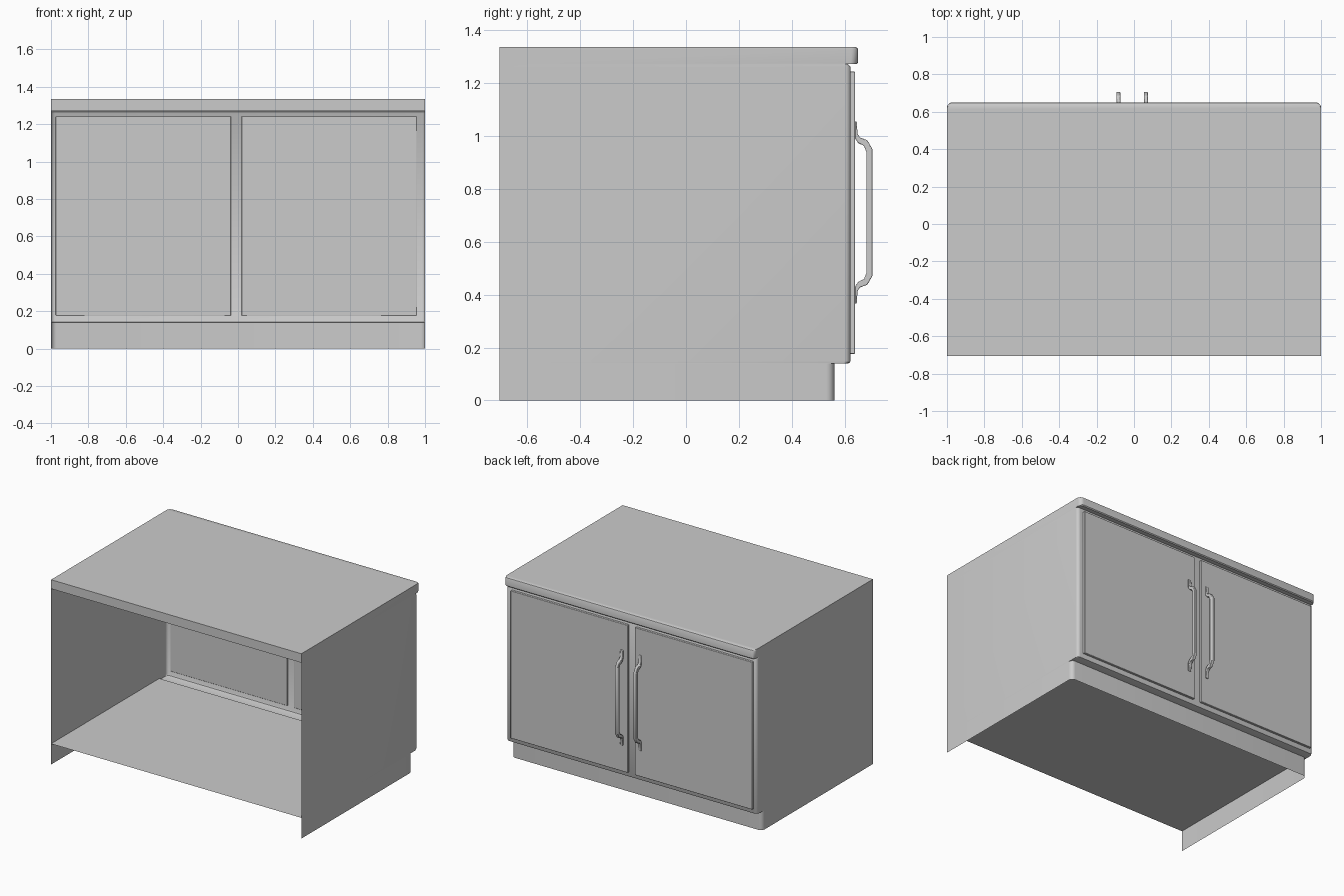
import bpy, bmesh
from math import sin, cos, pi

if "Cube" in bpy.data.objects:
    bpy.data.objects.remove(bpy.data.objects["Cube"])

BACK = -0.705   # open side of the cabinet
MID = -0.0095   # centre line between the doors


def finish(name, bm, recalc=True, bevel=0.0):
    if recalc:
        bmesh.ops.recalc_face_normals(bm, faces=bm.faces[:])
    me = bpy.data.meshes.new(name)
    bm.to_mesh(me)
    bm.free()
    ob = bpy.data.objects.new(name, me)
    bpy.context.collection.objects.link(ob)
    if bevel:
        m = ob.modifiers.new("bevel", "BEVEL")
        m.width, m.segments, m.limit_method = bevel, 2, "ANGLE"
    return ob


def u_path(y, r, n=6):
    """Plan outline: side, rounded corner, door side, rounded corner, side."""
    right = [(1 - r + r * cos(a), y - r + r * sin(a))
             for a in (i * pi / 2 / n for i in range(n + 1))]
    half = [(1, BACK)] + right
    return [(-px, py) for px, py in half] + half[::-1]


def u_shell(name, rings, r, closed=False):
    """Loft the plan outline through (front y, z) rings."""
    bm = bmesh.new()
    rows = [[bm.verts.new((px, py, z)) for px, py in u_path(y, r)] for y, z in rings]
    for a, b in zip(rows, rows[1:]):
        for i in range(len(a) - 1):
            bm.faces.new((a[i + 1], a[i], b[i], b[i + 1]))
    if closed:
        bm.faces.new(rows[0])
        bm.faces.new(rows[-1])
        bm.faces.new([row[0] for row in rows] + [row[-1] for row in rows[::-1]])
    bmesh.ops.remove_doubles(bm, verts=bm.verts[:], dist=1e-5)
    bmesh.ops.dissolve_degenerate(bm, edges=bm.edges[:], dist=1e-5)
    return finish(name, bm, recalc=closed)


def box(name, lo, hi, bevel):
    bm = bmesh.new()
    bmesh.ops.create_cube(bm, size=1)
    for v in bm.verts:
        v.co = [(l + h) / 2 + c * (h - l) for c, l, h in zip(v.co, lo, hi)]
    return finish(name, bm, bevel=bevel)


# Cabinet shell: thin sheet with a rounded lower lip, and the recessed plinth
u_shell("cabinet_shell", [(0.53, 0.14), (0.612, 0.14), (0.618, 0.1425), (0.622, 0.15),
                          (0.622, 1.258), (0.618, 1.265), (0.612, 1.27)], 0.022)
u_shell("plinth", [(0.56, 0), (0.56, 0.14)], 0.03)

# Countertop slab with softened edge
u_shell("countertop", [(0.644, 1.27), (0.65, 1.276), (0.65, 1.326),
                       (0.647, 1.332), (0.641, 1.335)], 0.028, closed=True)

# Cabinet floor sheet
bm = bmesh.new()
bm.faces.new([bm.verts.new(p) for p in ((-1, BACK, 0.15), (1, BACK, 0.15),
                                        (1, 0.53, 0.15), (-1, 0.53, 0.15))])
finish("cabinet_floor", bm, recalc=False)

# Handle side profile (y, z above handle centre), outer edge then inner edge
outer = [(0.638, 0.345), (0.645, 0.343), (0.648, 0.297), (0.657, 0.283),
         (0.685, 0.273), (0.705, 0.238)]
inner = [(0.638, 0.28), (0.651, 0.262), (0.672, 0.252), (0.681, 0.23)]


def handle(name, x, w=0.011):
    upper = outer + [(y, -z) for y, z in outer[::-1]]
    lower = inner + [(y, -z) for y, z in inner[::-1]]
    bm = bmesh.new()
    f = bm.faces.new([bm.verts.new((x - w, y, 0.71 + z)) for y, z in upper + lower[::-1]])
    new = bmesh.ops.extrude_face_region(bm, geom=[f])["geom"]
    for v in new:
        if isinstance(v, bmesh.types.BMVert):
            v.co.x += 2 * w
    return finish(name, bm, bevel=0.003)


# Doors and handles, mirrored about the door gap
for side, s in (("left", -1), ("right", 1)):
    x0, x1 = sorted((MID + s * 0.028, MID + s * 0.965))
    box(side + "_door", (x0, 0.617, 0.176), (x1, 0.638, 1.242), 0.003)
    handle(side + "_handle", MID + s * 0.0735)

# Smooth rounded parts, keep hard edges
for ob in bpy.data.objects:
    ob.select_set(True)
    bpy.context.view_layer.objects.active = ob
bpy.ops.object.shade_smooth_by_angle(angle=0.6)
